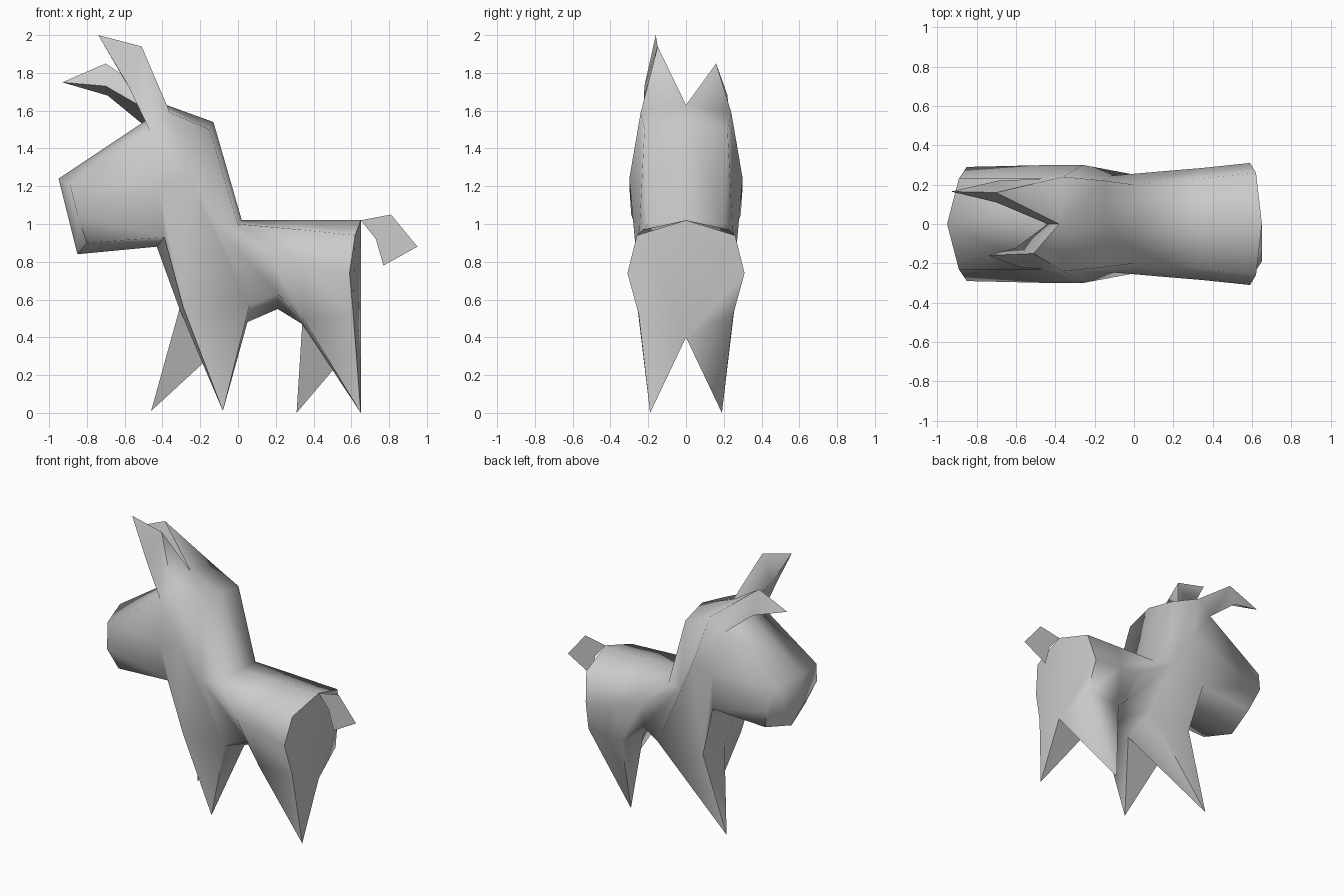
import bpy, bmesh
from math import radians

if "Cube" in bpy.data.objects:
    bpy.data.objects.remove(bpy.data.objects["Cube"])

# Half cross-sections from snout to rump: top centre, upper side, side, lower side, bottom centre
RINGS = [
    [(-.95, 0, 1.24), (-.89, .23, 1.21), (-.85, .29, 1.05), (-.80, .23, .90), (-.85, 0, .84)],
    [(-.44, 0, 1.58), (-.47, .23, 1.50), (-.42, .30, 1.20), (-.39, .25, .93), (-.43, 0, .88)],
    [(-.38, 0, 1.63), (-.36, .24, 1.59), (-.26, .30, 1.24), (-.29, .22, .56), (-.31, 0, .55)],
    [(-.13, 0, 1.54), (-.15, .22, 1.50), (-.12, .245, 1.0), (.06, .24, .57), (.05, 0, .48)],
    [(.02, 0, 1.02), (0, .20, 1.0), (.17, .27, .82), (.21, .20, .63), (.21, 0, .55)],
    [(.34, 0, 1.02), (.33, .23, .97), (.35, .285, .78), (.345, .25, .50), (.34, 0, .47)],
    [(.65, 0, 1.02), (.62, .26, .94), (.59, .31, .74), (.61, .25, .52), (.65, 0, .40)],
]
# The two sides are mirrored except for striding legs and tilted ears
SIDES = {
    -1: dict(front=(-.08, .19, .01), rear=(.65, .19, .0),
             ear=[(-.60, .12, 1.76), (-.58, .22, 1.73), (-.51, .15, 1.94), (-.74, .16, 2.0)]),
    1: dict(front=(-.46, .19, .01), rear=(.31, .19, .0),
            ear=[(-.70, .11, 1.73), (-.69, .22, 1.68), (-.70, .16, 1.85), (-.93, .165, 1.75)]),
}


def finish(bm, name):
    bmesh.ops.remove_doubles(bm, verts=bm.verts, dist=1e-4)
    bmesh.ops.recalc_face_normals(bm, faces=bm.faces)
    mesh = bpy.data.meshes.new(name)
    bm.to_mesh(mesh)
    bm.free()
    ob = bpy.data.objects.new(name, mesh)
    bpy.context.collection.objects.link(ob)
    return ob


# Body with head, legs and ears as one skin
bm = bmesh.new()
for side, ends in SIDES.items():
    def vert(p):
        return bm.verts.new((p[0], p[1] * side, p[2]))

    rings = [[vert(p) for p in ring] for ring in RINGS]
    for i in range(len(rings) - 1):
        a, b = rings[i], rings[i + 1]
        for j in range(4):
            quad = [a[j], a[j + 1], b[j + 1], b[j]]
            if j == 3 and i in (2, 5):
                # pointed leg
                tip = vert(ends["front" if i == 2 else "rear"])
                for k in range(4):
                    bm.faces.new((quad[k], quad[(k + 1) % 4], tip))
            elif j == 0 and i == 1:
                # ear: base quad to three-sided middle to tip
                inner, outer, back, tip = [vert(p) for p in ends["ear"]]
                t1, u1, u2, t2 = quad
                for f in ((t1, u1, outer, inner), (u1, u2, back, outer),
                          (u2, t2, back), (t2, t1, inner, back),
                          (inner, outer, tip), (outer, back, tip), (back, inner, tip)):
                    bm.faces.new(f)
            else:
                bm.faces.new(quad)
    # snout and rump caps
    bm.faces.new(rings[0])
    bm.faces.new(rings[-1])
body = finish(bm, "donkey_body")
bpy.context.view_layer.objects.active = body
body.select_set(True)
bpy.ops.object.shade_smooth_by_angle(angle=radians(75))

# Flat tail
bm = bmesh.new()
bm.faces.new([bm.verts.new((x, 0, z)) for x, z in
              ((.65, 1.02), (.81, 1.05), (.95, .88), (.77, .78), (.73, .92))])
finish(bm, "tail")
